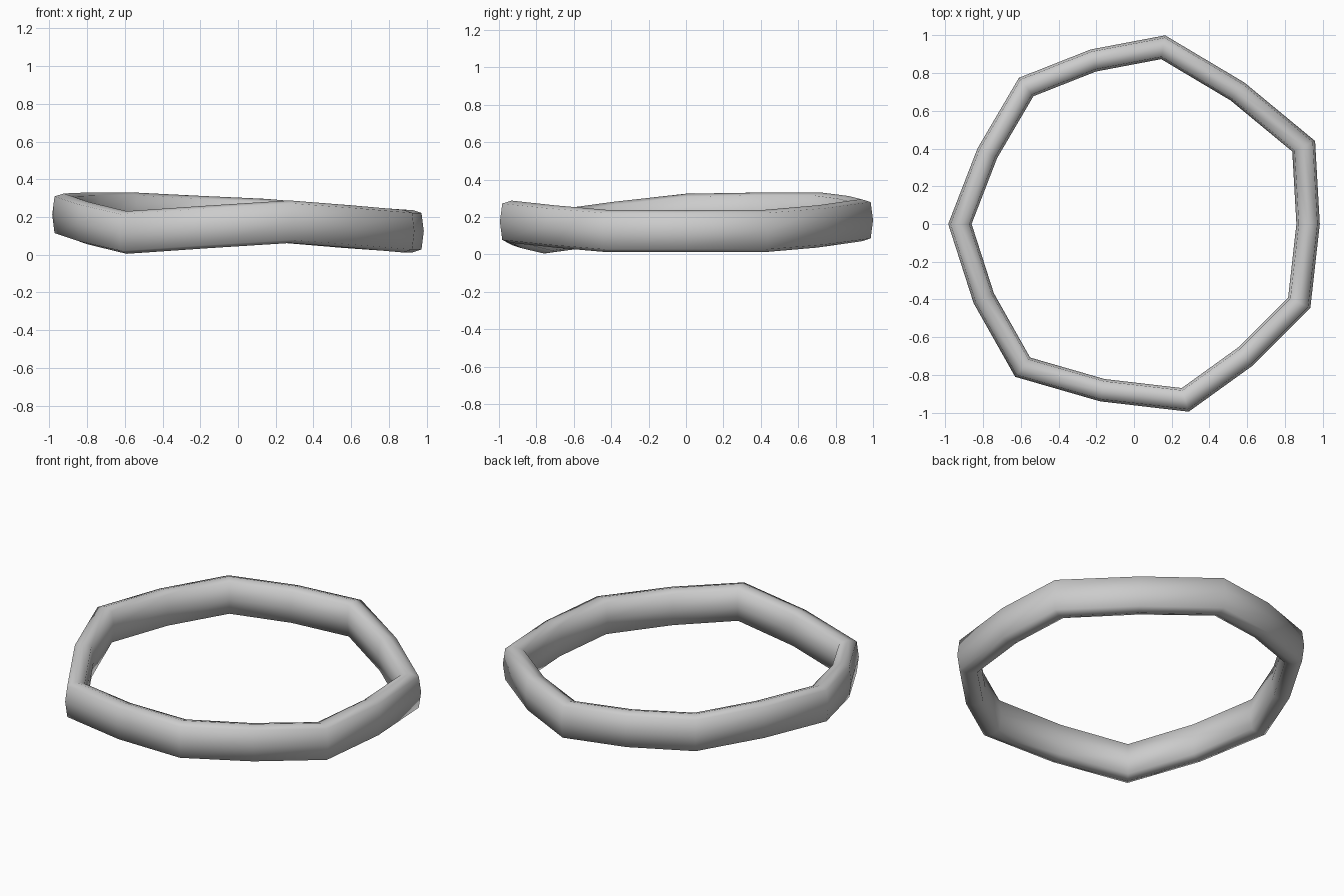
import bpy
import bmesh

cube = bpy.data.objects.get("Cube")
if cube:
    bpy.data.objects.remove(cube, do_unlink=True)


def make_material(name, color):
    mat = bpy.data.materials.new(name)
    mat.use_nodes = True
    mat.diffuse_color = color
    mat.node_tree.nodes["Principled BSDF"].inputs["Base Color"].default_value = color
    return mat


# Outer outline of the band: x, y and mid height at each corner
PATH = [
    (0.985, 0, 0.125), (0.96, 0.44, 0.125), (0.585, 0.75, 0.15), (0.165, 1.0, 0.183),
    (-0.23, 0.925, 0.2), (-0.61, 0.775, 0.218), (-0.83, 0.4, 0.218), (-0.985, 0, 0.212),
    (-0.85, -0.42, 0.168), (-0.63, -0.81, 0.118), (-0.18, -0.94, 0.147),
    (0.29, -0.995, 0.175), (0.63, -0.75, 0.15), (0.935, -0.445, 0.125),
]

# Rounded eight-sided cross-section: fraction across, fraction up
SECTION = [(1, 0), (0.8, 0.86), (0, 1), (-0.8, 0.86),
           (-1, 0), (-0.8, -0.86), (0, -1), (0.8, -0.86)]
HALF_WIDTH = 0.063
HALF_HEIGHT = 0.113


def loft_ring(name, path, section, mat):
    """Loft the section around the closed path, scaled in plan at each corner."""
    bm = bmesh.new()
    loops = []
    for x, y, z in path:
        loop = []
        for across, up in section:
            s = 1 + HALF_WIDTH * (across - 1)
            loop.append(bm.verts.new((x * s, y * s, z + HALF_HEIGHT * up)))
        loops.append(loop)
    n = len(section)
    for i, loop in enumerate(loops):
        following = loops[(i + 1) % len(loops)]
        for j in range(n):
            k = (j + 1) % n
            bm.faces.new((loop[j], following[j], following[k], loop[k]))
    bmesh.ops.recalc_face_normals(bm, faces=bm.faces)
    for face in bm.faces:
        face.smooth = True
    mesh = bpy.data.meshes.new(name)
    bm.to_mesh(mesh)
    bm.free()
    mesh.materials.append(mat)
    obj = bpy.data.objects.new(name, mesh)
    bpy.context.collection.objects.link(obj)
    return obj


# Wavy band
grey = make_material("light grey", (0.6, 0.6, 0.6, 1))
loft_ring("ring_band", PATH, SECTION, grey)
